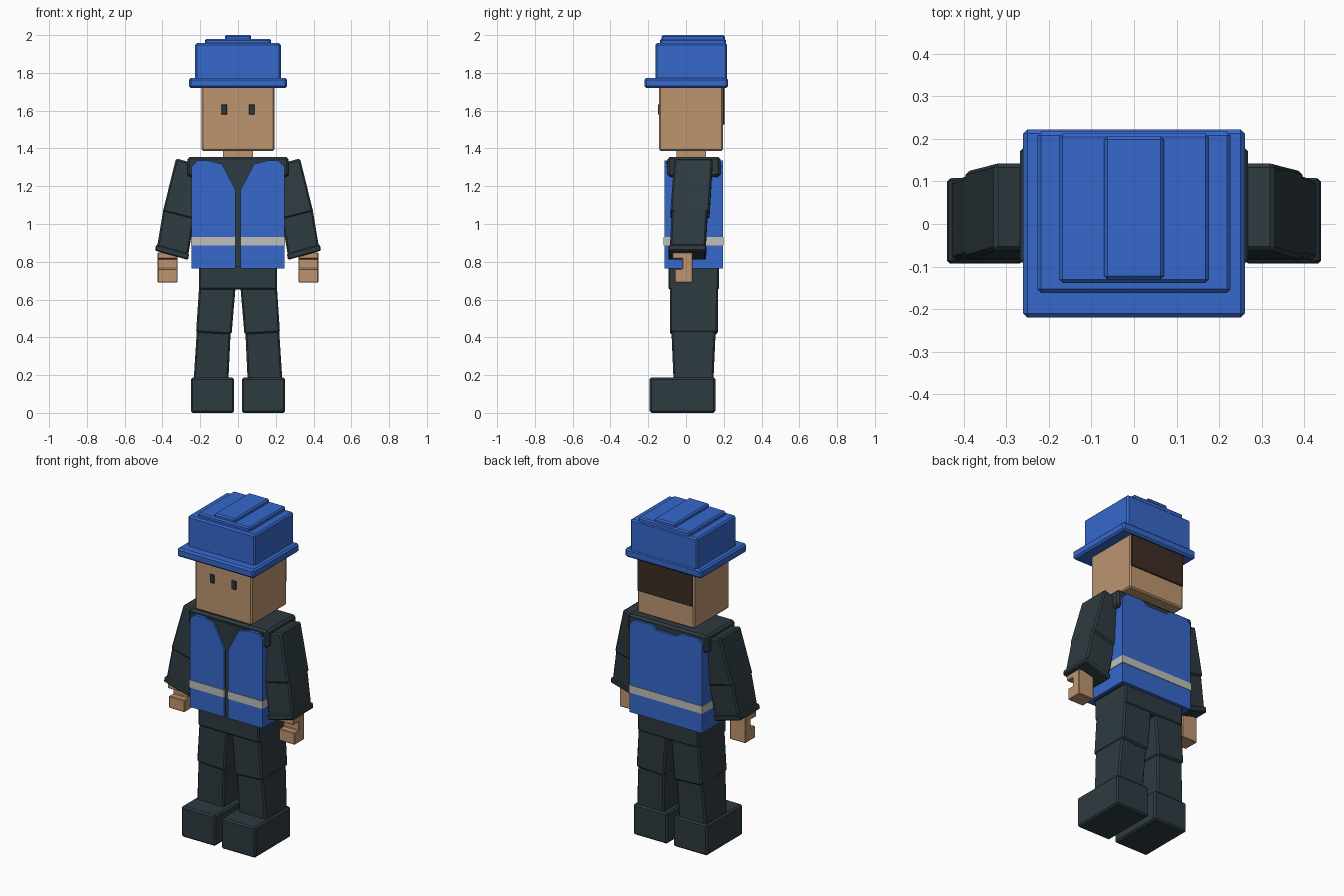
import bpy
import bmesh

if "Cube" in bpy.data.objects:
    bpy.data.objects.remove(bpy.data.objects["Cube"])


def colour(name, rgb):
    m = bpy.data.materials.new(name)
    m.diffuse_color = (*rgb, 1)
    m.use_nodes = True
    m.node_tree.nodes["Principled BSDF"].inputs["Base Color"].default_value = m.diffuse_color
    return m


BLUE = colour("bright blue", (0.037, 0.138, 0.60))
DARK = colour("dark slate", (0.027, 0.043, 0.052))
SKIN = colour("skin tan", (0.51, 0.30, 0.16))
HAIR = colour("dark brown", (0.045, 0.027, 0.017))
GREY = colour("reflective grey", (0.52, 0.52, 0.49))


def finish(name, bm, mat, bevel):
    bmesh.ops.recalc_face_normals(bm, faces=bm.faces[:])
    me = bpy.data.meshes.new(name)
    bm.to_mesh(me)
    bm.free()
    me.materials.append(mat)
    ob = bpy.data.objects.new(name, me)
    bpy.context.collection.objects.link(ob)
    if bevel:
        mod = ob.modifiers.new("soft edges", "BEVEL")
        mod.width = bevel
        mod.segments = 1
        mod.limit_method = "ANGLE"
    return ob


def box(name, mat, x, y, z, bevel=0.008):
    """Block between pairs of limits."""
    bm = bmesh.new()
    bmesh.ops.create_cube(bm, size=1)
    for v in bm.verts:
        v.co = [r[0] + (c + 0.5) * (r[1] - r[0]) for c, r in zip(v.co, (x, y, z))]
    return finish(name, bm, mat, bevel)


def limb(name, mat, side, top, bottom, bevel=0.009):
    """Tapered block; each end is (outer x, outer z, inner x, inner z, front y, back y)."""
    bm = bmesh.new()
    for ox, oz, ix, iz, y0, y1 in (top, bottom):
        for y in (y0, y1):
            bm.verts.new((side * ox, y, oz))
            bm.verts.new((side * ix, y, iz))
    bmesh.ops.convex_hull(bm, input=bm.verts[:])
    bmesh.ops.dissolve_limit(bm, angle_limit=0.03, verts=bm.verts[:], edges=bm.edges[:])
    return finish(name, bm, mat, bevel)


def prism(name, mat, outline, place, a, b, bevel=0):
    """Extrude a flat outline; place(u, v, depth) gives the position."""
    bm = bmesh.new()
    rings = [[bm.verts.new(place(u, v, d)) for u, v in outline] for d in (a, b)]
    bm.faces.new(rings[0])
    bm.faces.new(rings[1])
    n = len(outline)
    for i in range(n):
        j = (i + 1) % n
        bm.faces.new((rings[0][i], rings[0][j], rings[1][j], rings[1][i]))
    return finish(name, bm, mat, bevel)


# Hard hat
box("hat_brim", BLUE, (-0.26, 0.26), (-0.22, 0.222), (1.72, 1.773), 0.01)
box("hat_crown", BLUE, (-0.227, 0.227), (-0.162, 0.217), (1.76, 1.957), 0.009)
box("hat_wide_ridge", BLUE, (-0.176, 0.176), (-0.138, 0.212), (1.94, 1.98))
box("hat_centre_ridge", BLUE, (-0.07, 0.07), (-0.13, 0.206), (1.96, 2.0))

# Head
box("head", SKIN, (-0.192, 0.192), (-0.142, 0.196), (1.387, 1.74))
box("neck", SKIN, (-0.08, 0.08), (-0.05, 0.105), (1.33, 1.40), 0)
box("back_hair", HAIR, (-0.187, 0.187), (0.195, 0.204), (1.525, 1.73), 0.003)

# Shirt and hips
box("shirt_body", DARK, (-0.236, 0.236), (-0.102, 0.18), (0.772, 1.335), 0)
box("shirt_shoulders", DARK, (-0.268, 0.268), (-0.097, 0.182), (1.25, 1.355), 0.012)
box("hips", DARK, (-0.206, 0.206), (-0.093, 0.175), (0.653, 0.79))

# Vest back with a shallow neck notch
prism("vest_back", BLUE,
      [(-0.245, 0.765), (0.245, 0.765), (0.245, 1.305), (0.215, 1.335), (0.10, 1.335),
       (0.07, 1.312), (-0.07, 1.312), (-0.10, 1.335), (-0.215, 1.335), (-0.245, 1.305)],
      lambda u, v, d: (u, d, v), 0.17, 0.195)
box("stripe_back", GREY, (-0.248, 0.248), (0.04, 0.198), (0.885, 0.931), 0)

for s, tag in ((-1, "left"), (1, "right")):
    # Eye
    box(tag + "_eye", DARK, (s * 0.073 - 0.015, s * 0.073 + 0.015),
        (-0.149, -0.14), (1.58, 1.632), 0.002)

    # Vest front panel, side panel and stripe
    prism(tag + "_vest_front", BLUE,
          [(0.013, 0.765), (0.245, 0.765), (0.245, 1.305), (0.215, 1.335),
           (0.155, 1.335), (0.085, 1.318), (0.013, 1.18)],
          lambda u, v, d: (s * u, d, v), -0.115, -0.09)
    xs = sorted((s * 0.225, s * 0.245))
    box(tag + "_vest_side", BLUE, xs, (-0.092, 0.175), (0.765, 1.27), 0)
    xs = sorted((s * 0.013, s * 0.248))
    box(tag + "_stripe_front", GREY, xs, (-0.118, 0.04), (0.885, 0.931), 0)

    # Arm
    limb(tag + "_upper_arm", DARK, s,
         (0.328, 1.347, 0.20, 1.312, -0.062, 0.142),
         (0.398, 1.066, 0.222, 1.022, -0.083, 0.124))
    limb(tag + "_forearm", DARK, s,
         (0.394, 1.085, 0.228, 1.045, -0.075, 0.115),
         (0.430, 0.868, 0.266, 0.822, -0.086, 0.102))
    limb(tag + "_cuff", DARK, s,
         (0.433, 0.892, 0.258, 0.843, -0.091, 0.108),
         (0.440, 0.859, 0.265, 0.810, -0.093, 0.105), 0.006)

    # Gripping hand
    prism(tag + "_hand", SKIN,
          [(-0.06, 0.69), (0.035, 0.69), (0.035, 0.85), (-0.072, 0.85), (-0.072, 0.815),
           (-0.02, 0.815), (-0.02, 0.763), (-0.06, 0.763)],
          lambda u, v, d: (s * d, u, v), 0.32, 0.426, 0.004)

    # Leg and shoe
    limb(tag + "_thigh", DARK, s,
         (0.204, 0.70, 0.01, 0.70, -0.086, 0.17),
         (0.222, 0.425, 0.034, 0.415, -0.085, 0.168))
    limb(tag + "_shin", DARK, s,
         (0.217, 0.45, 0.038, 0.45, -0.078, 0.158),
         (0.235, 0.17, 0.051, 0.17, -0.066, 0.145))
    xs = sorted((s * 0.02, s * 0.25))
    box(tag + "_shoe", DARK, xs, (-0.192, 0.155), (0, 0.187), 0.009)
